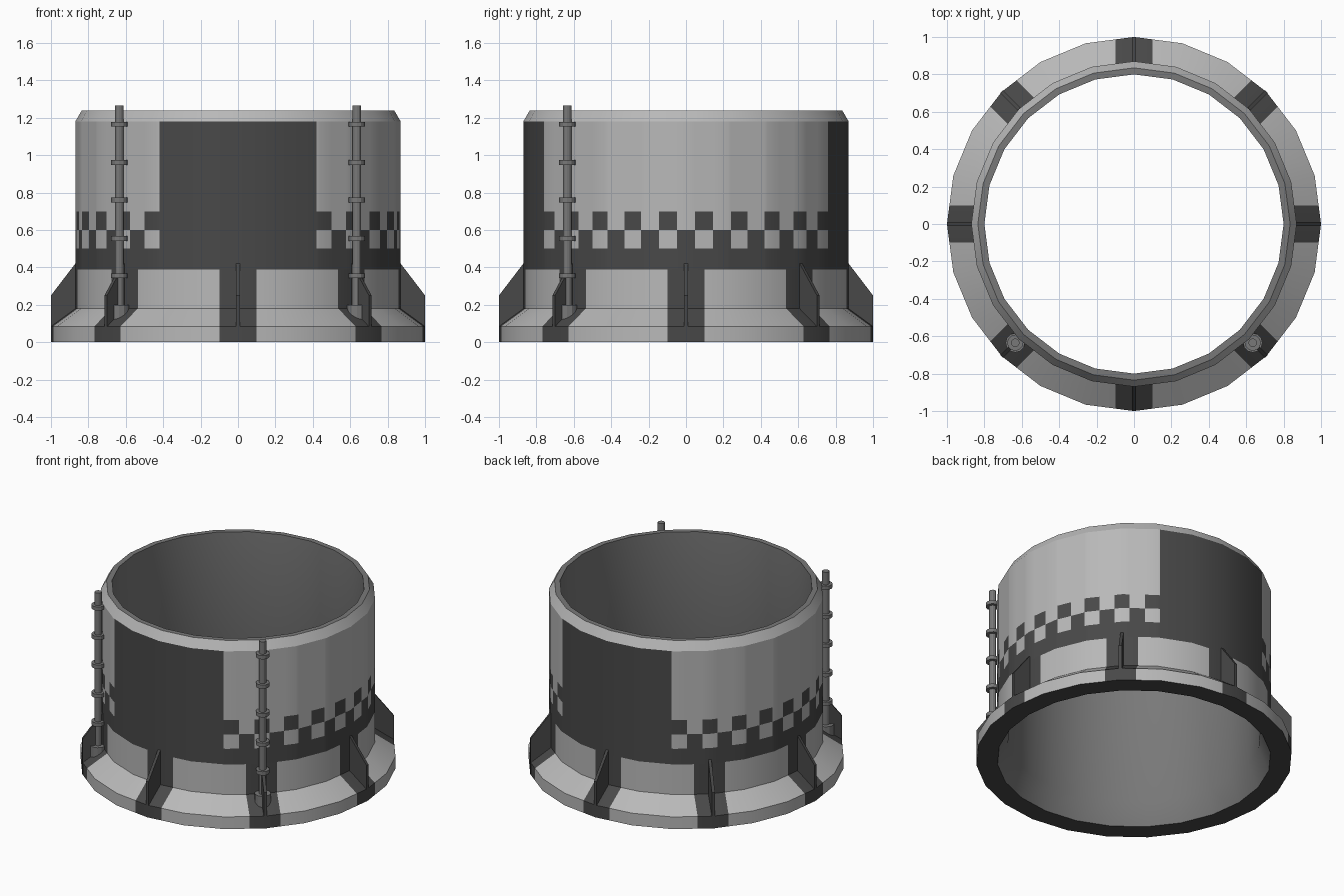
import bpy, bmesh, math
from mathutils import Matrix, Vector

if "Cube" in bpy.data.objects:
    bpy.data.objects.remove(bpy.data.objects["Cube"])


def mat(name, v):
    m = bpy.data.materials.new(name)
    m.diffuse_color = (v, v, v, 1)
    m.use_nodes = True
    m.node_tree.nodes["Principled BSDF"].inputs["Base Color"].default_value = m.diffuse_color
    return m


LIGHT, DARK, MID = 0, 1, 2
MATS = [mat("light_grey", 0.48), mat("dark_grey", 0.065), mat("mid_grey", 0.19)]


def finish(bm, name, smooth=True):
    me = bpy.data.meshes.new(name)
    bm.to_mesh(me)
    bm.free()
    for m in MATS:
        me.materials.append(m)
    ob = bpy.data.objects.new(name, me)
    bpy.context.collection.objects.link(ob)
    if smooth:
        bpy.context.view_layer.objects.active = ob
        ob.select_set(True)
        bpy.ops.object.shade_smooth_by_angle(angle=math.radians(28))
        ob.select_set(False)
    return ob


def point(r, a, z):
    # a point on a 24-sided ring with corner radius r
    m = a % 15 - 7.5
    q = r * math.cos(math.radians(7.5)) / math.cos(math.radians(m))
    t = math.radians(a)
    return (q * math.cos(t), q * math.sin(t), z)


def sweep(bm, profile, columns, colour):
    # columns: functions giving an angle for a radius; colour(column, row)
    n = len(columns)
    rings = [[bm.verts.new(point(r, f(r), z)) for f in columns] for r, z in profile]
    for j in range(len(profile) - 1):
        for i in range(n):
            k = (i + 1) % n
            f = bm.faces.new((rings[j][i], rings[j][k], rings[j + 1][k], rings[j + 1][i]))
            f.material_index = colour(i, j)


def fixed(a):
    return lambda r: a


def strip_edge(c, s):
    return lambda r: c + s * math.degrees(math.asin(0.1 / r))


# Flange and lower wall, with eight dark stripes of constant width
bm = bmesh.new()
cols = []
for c in range(0, 360, 45):
    cols += [strip_edge(c, -1), fixed(c), strip_edge(c, 1), fixed(c + 15), fixed(c + 30)]
sweep(bm, [(1, 0), (1, 0.085), (0.87, 0.18), (0.87, 0.39)], cols,
      lambda i, j: DARK if i % 5 < 2 else LIGHT)

# Upper wall: dark front and back panels, chequered edge on both sides
CELL = 122 / 19
angles = {float(a) for a in range(-75, 285, 15)}
for base in (-61, 119):
    angles |= {base + CELL * k for k in range(20)}
angles = sorted(angles)


def wall_colour(i, row):
    nxt = angles[i + 1] if i + 1 < len(angles) else angles[0] + 360
    mid = (angles[i] + nxt) / 2
    u = (mid + 61) % 180
    if row == 0 or u > 122:
        return DARK
    if row == 3:
        return LIGHT
    even = int(u / CELL) % 2 == 0
    return DARK if even == (row == 2) else LIGHT


sweep(bm, [(0.87, z) for z in (0.39, 0.5, 0.6, 0.7, 1.18)],
      [fixed(a) for a in angles], wall_colour)

# Top chamfer, rim, inner wall and underside
ring = [fixed(a) for a in range(0, 360, 15)]
sweep(bm, [(0.87, 1.18), (0.835, 1.24), (0.80, 1.24), (0.80, 0.15), (0.866, 0), (1, 0)],
      ring, lambda i, j: (LIGHT, MID, MID, MID, DARK)[j])
finish(bm, "ring_body")

# Eight thin gusset plates
outline = [(0.85, 0.09), (1.0, 0.0), (1.0, 0.25), (0.87, 0.42), (0.85, 0.42)]
for n in range(8):
    bm = bmesh.new()
    f = bm.faces.new([bm.verts.new((x, -0.01, z)) for x, z in outline])
    ext = bmesh.ops.extrude_face_region(bm, geom=[f])
    moved = [v for v in ext["geom"] if isinstance(v, bmesh.types.BMVert)]
    bmesh.ops.translate(bm, verts=moved, vec=Vector((0, 0.02, 0)))
    bmesh.ops.recalc_face_normals(bm, faces=bm.faces)
    for f in bm.faces:
        f.material_index = DARK
    bmesh.ops.rotate(bm, verts=bm.verts, matrix=Matrix.Rotation(math.radians(45 * n), 3, 'Z'))
    finish(bm, f"gusset_{n + 1}", False)


def cylinder(bm, x, y, r, z0, z1, sides=12):
    bmesh.ops.create_cone(bm, cap_ends=True, segments=sides, radius1=r, radius2=r,
                          depth=z1 - z0, matrix=Matrix.Translation((x, y, (z0 + z1) / 2)))


# Two front pipes with collars and a foot
for side, sx in (("left", -1), ("right", 1)):
    bm = bmesh.new()
    x, y = sx * 0.635, -0.635
    cylinder(bm, x, y, 0.023, 0.15, 1.265)
    for z in (0.355, 0.555, 0.76, 0.96, 1.165):
        cylinder(bm, x, y, 0.043, z - 0.013, z + 0.013)
    cylinder(bm, x, y, 0.052, 0.12, 0.2)
    for f in bm.faces:
        f.material_index = MID
    finish(bm, f"pipe_{side}")
